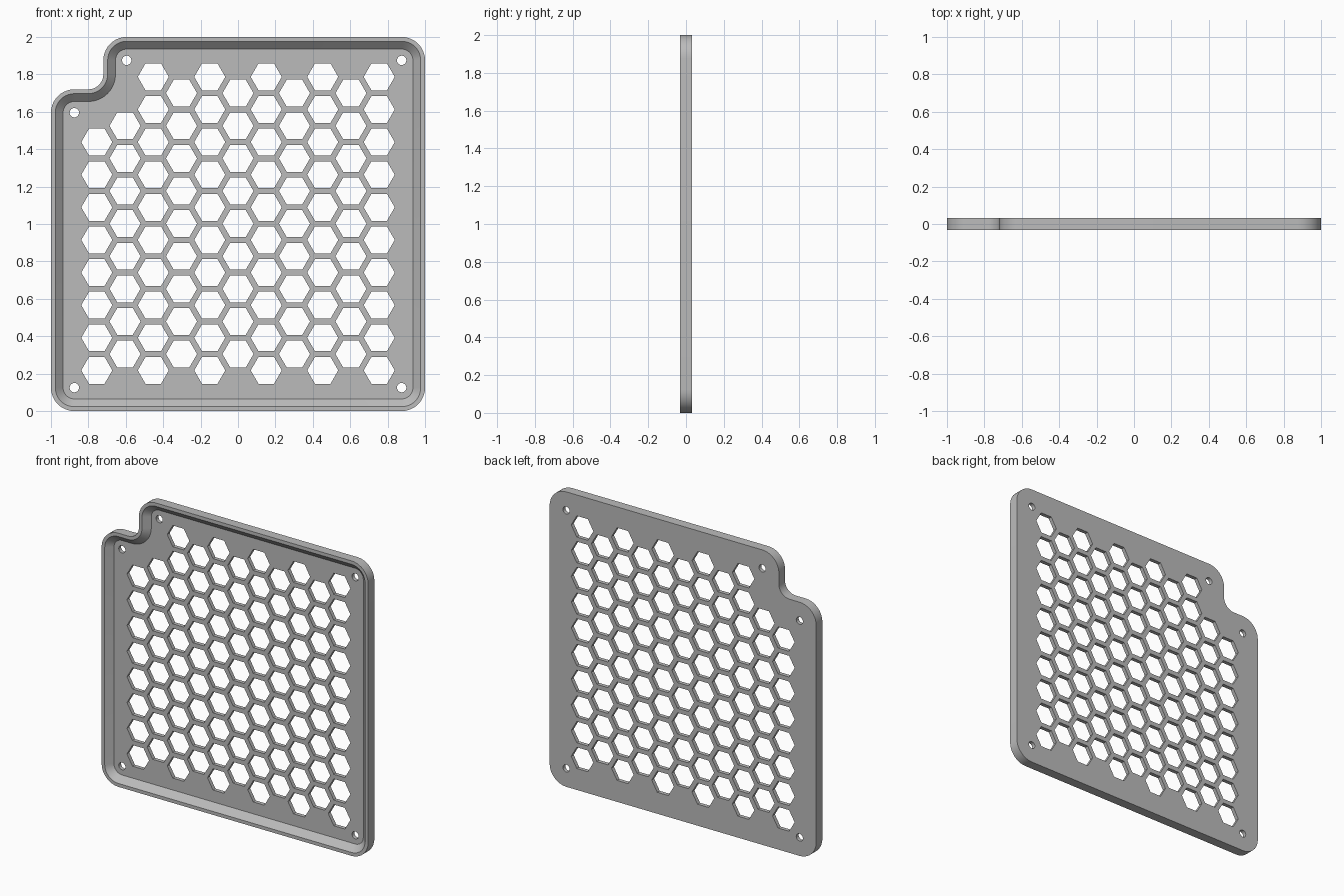
import bpy
import bmesh
from math import sin, cos, pi, sqrt

cube = bpy.data.objects.get("Cube")
if cube:
    bpy.data.objects.remove(cube, do_unlink=True)

HALF = 0.033            # half of the panel's depth
FLOOR = 0.007           # front of the thin perforated sheet
RIM, SLOPE = 0.023, 0.065   # rim width, and inset where the slope meets the sheet
PITCH = 0.151           # distance between honeycomb columns
ROW = PITCH * 2 / sqrt(3)
ARC = 10                # segments in each rounded corner

# Corner arcs: centre x, centre z, radius, start angle, turn (-1 is the concave one)
CORNERS = [
    (-0.875, 0.125, 0.125, pi, 1),
    (0.875, 0.125, 0.125, 1.5 * pi, 1),
    (0.875, 1.875, 0.125, 0, 1),
    (-0.595, 1.875, 0.125, 0.5 * pi, 1),
    (-0.8, 1.8, 0.08, 0, -1),
    (-0.875, 1.595, 0.125, 0.5 * pi, 1),
]


def outline(inset):
    """Rounded outline of the notched panel, moved inwards."""
    points = []
    for x, z, radius, start, turn in CORNERS:
        r = radius - turn * inset
        for i in range(ARC + 1):
            a = start + turn * i / ARC * pi / 2
            points.append((x + r * cos(a), z + r * sin(a)))
    return points


def polygon(x, z, radius, sides):
    return [(x + radius * cos(2 * pi * i / sides),
             z + radius * sin(2 * pi * i / sides)) for i in range(sides)]


def ring(bm, points, y):
    """Closed loop of vertices and edges at depth y."""
    verts = [bm.verts.new((x, y, z)) for x, z in points]
    edges = [bm.edges.new((v, verts[i - 1])) for i, v in enumerate(verts)]
    return verts, edges


def wall(bm, a, b):
    for i in range(len(a)):
        bm.faces.new((a[i - 1], a[i], b[i], b[i - 1]))


# Honeycomb openings, left out beside the notch
holes = []
for col in range(-5, 6):
    offset = col % 2 == 0
    rows = 8 if col < -3 else (9 if offset else 10)
    base = 1.002 - 4.5 * ROW + (ROW / 2 if offset else 0)
    holes += [polygon(col * PITCH, base + k * ROW, 0.083, 6) for k in range(rows)]

# Screw holes in the five convex corners
holes += [polygon(x, z, 0.025, 24) for x, z, r, start, turn in CORNERS if turn > 0]

# Panel body: back, outer wall, rim, sloped inner wall, perforated sheet
bm = bmesh.new()
sections = [ring(bm, outline(inset), y) for inset, y in
            ((0, HALF), (0, -HALF), (RIM, -HALF), (SLOPE, FLOOR))]
for a, b in zip(sections, sections[1:]):
    wall(bm, a[0], b[0])
back_edges = list(sections[0][1])
front_edges = list(sections[-1][1])
for points in holes:
    back, front = ring(bm, points, HALF), ring(bm, points, FLOOR)
    wall(bm, back[0], front[0])
    back_edges += back[1]
    front_edges += front[1]
for edges, facing in ((back_edges, 1), (front_edges, -1)):
    bmesh.ops.triangle_fill(bm, edges=edges, use_beauty=True,
                            use_dissolve=False, normal=(0, facing, 0))
bmesh.ops.recalc_face_normals(bm, faces=bm.faces)

mesh = bpy.data.meshes.new("vent_panel")
bm.to_mesh(mesh)
bm.free()
panel = bpy.data.objects.new("vent_panel", mesh)
bpy.context.collection.objects.link(panel)

# Plain grey finish
grey = bpy.data.materials.new("plain_grey")
grey.use_nodes = True
color = (0.5, 0.5, 0.5, 1)
grey.diffuse_color = color
grey.node_tree.nodes["Principled BSDF"].inputs["Base Color"].default_value = color
mesh.materials.append(grey)

# Smooth corners with sharp edges kept
bpy.ops.object.select_all(action="DESELECT")
panel.select_set(True)
bpy.context.view_layer.objects.active = panel
bpy.ops.object.shade_smooth_by_angle(angle=pi / 6)
